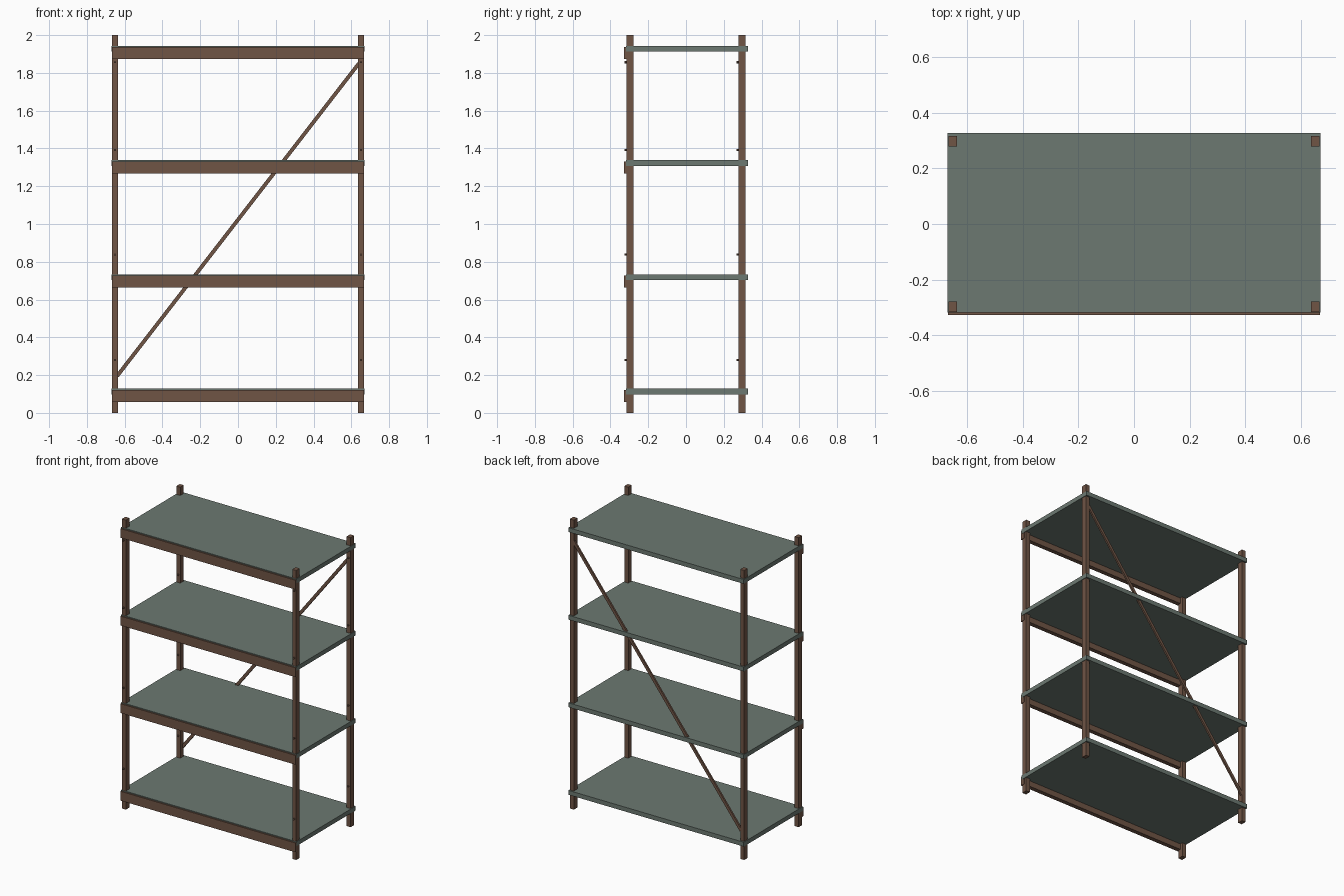
import bpy
from math import atan2, hypot, pi

if "Cube" in bpy.data.objects:
    bpy.data.objects.remove(bpy.data.objects["Cube"])


def material(name, rgb):
    m = bpy.data.materials.new(name)
    m.diffuse_color = (*rgb, 1)
    m.use_nodes = True
    m.node_tree.nodes["Principled BSDF"].inputs["Base Color"].default_value = m.diffuse_color
    return m


wood = material("brown_paint", (0.16, 0.09, 0.06))
board = material("grey_green_board", (0.15, 0.19, 0.165))


def box(name, size, loc, mat, rot=(0, 0, 0)):
    bpy.ops.mesh.primitive_cube_add(size=1, location=loc, rotation=rot)
    o = bpy.context.object
    o.name = name
    o.scale = size
    o.data.materials.append(mat)
    return o


# Corner posts with small bolts on their front faces
for y, side in ((-0.297, "front"), (0.297, "back")):
    for x in (-0.651, 0.651):
        box(f"{side}_post", (0.03, 0.038, 2), (x, y, 1), wood)
        for z in (0.28, 0.838, 1.392, 1.857):
            bpy.ops.mesh.primitive_cylinder_add(
                vertices=8, radius=0.006, depth=0.02,
                location=(x, y - 0.019, z), rotation=(pi / 2, 0, 0))
            bolt = bpy.context.object
            bolt.name = f"{side}_bolt"
            bolt.data.materials.append(wood)

# Shelf boards, each with a front rail just under its top surface
for i in range(4):
    top = 0.128 + i * 0.605
    box("shelf", (1.34, 0.645, 0.03), (0, 0.0045, top - 0.015), board)
    box("front_rail", (1.336, 0.03, 0.064), (0, -0.312, top - 0.038), wood)

# Diagonal back brace
x0, z0, x1, z1 = -0.64, 0.195, 0.64, 1.85
box("back_brace", (hypot(x1 - x0, z1 - z0), 0.012, 0.02),
    ((x0 + x1) / 2, 0.31, (z0 + z1) / 2), wood,
    (0, -atan2(z1 - z0, x1 - x0), 0))
